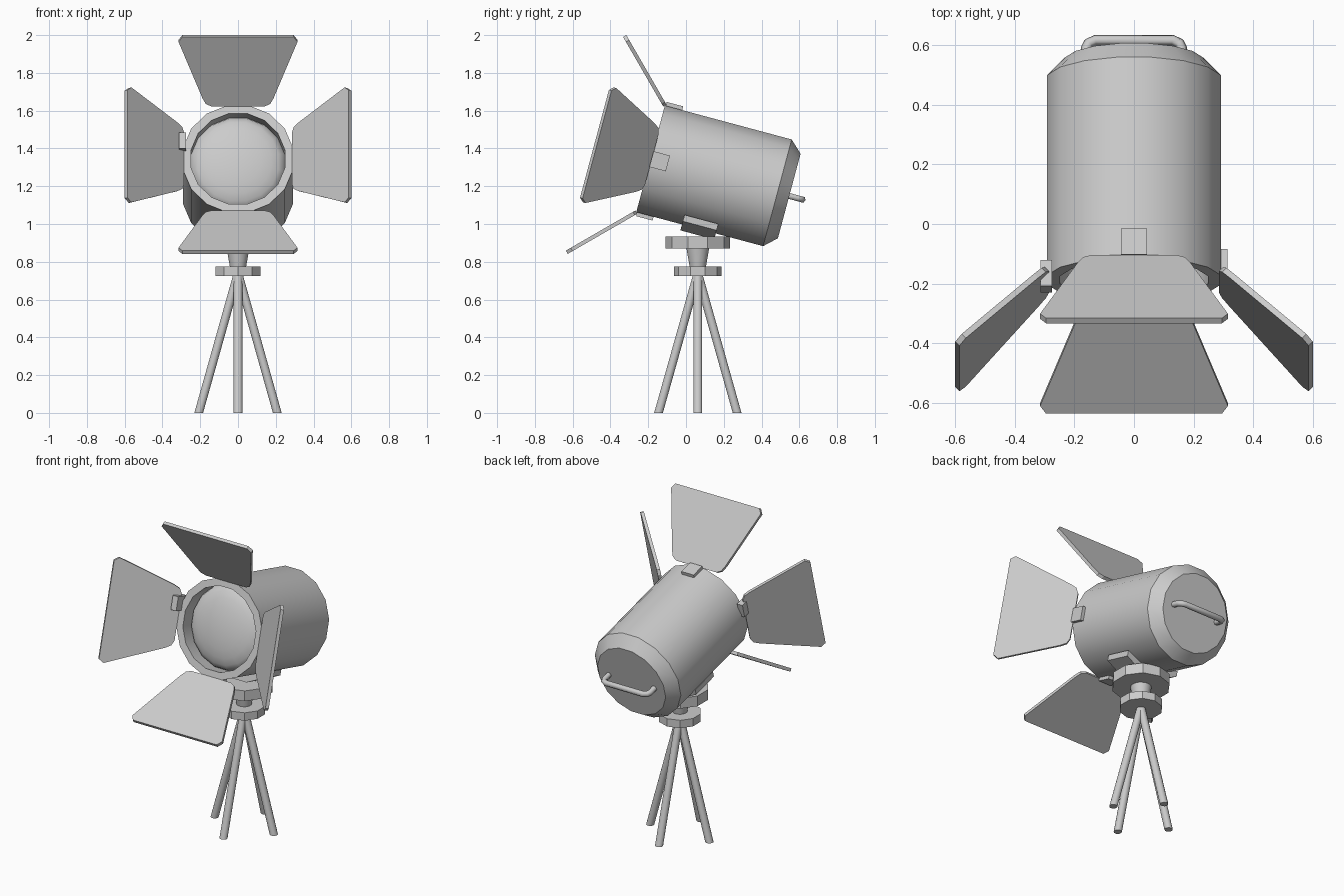
import bpy, bmesh
from math import sin, cos, pi, radians
from mathutils import Matrix, Vector

if "Cube" in bpy.data.objects:
    bpy.data.objects.remove(bpy.data.objects["Cube"])

# Lamp frame: local +y runs along the barrel to the back, tilted nose-up
LAMP = Matrix.Translation((0, -0.1875, 1.345)) @ Matrix.Rotation(radians(-15), 4, 'X')
STAND_Y = 0.0625


def finish(name, bm, mat=Matrix()):
    bmesh.ops.recalc_face_normals(bm, faces=bm.faces)
    me = bpy.data.meshes.new(name)
    bm.to_mesh(me)
    bm.free()
    me.transform(mat)
    ob = bpy.data.objects.new(name, me)
    bpy.context.collection.objects.link(ob)
    return ob


def lathe(name, profile, n, mat=Matrix(), close=False):
    """Revolve (radius, height) points about z; close joins last ring to first."""
    bm = bmesh.new()
    rings = []
    for r, h in profile:
        if r == 0:
            rings.append([bm.verts.new((0, 0, h))] * n)
        else:
            rings.append([bm.verts.new((r * cos(2 * pi * (i + .5) / n),
                                        r * sin(2 * pi * (i + .5) / n), h)) for i in range(n)])
    for a, b in zip(rings, rings[1:]):
        for i in range(n):
            j = (i + 1) % n
            bm.faces.new(list(dict.fromkeys((a[i], a[j], b[j], b[i]))))
    if close:
        for ring in (rings[0], rings[-1]):
            bm.faces.new(ring)
    return finish(name, bm, mat)


def box(name, lo, hi, mat):
    bm = bmesh.new()
    bmesh.ops.create_cube(bm, size=1)
    lo, hi = Vector(lo), Vector(hi)
    for v in bm.verts:
        v.co = (lo + hi) / 2 + v.co * (hi - lo)
    return finish(name, bm, mat)


def slab(name, outline, depth, mat):
    """Extrude an xy outline symmetrically along z."""
    bm = bmesh.new()
    f = bm.faces.new([bm.verts.new((x, y, -depth / 2)) for x, y in outline])
    ext = bmesh.ops.extrude_face_region(bm, geom=[f])
    bmesh.ops.translate(bm, vec=(0, 0, depth),
                        verts=[g for g in ext['geom'] if isinstance(g, bmesh.types.BMVert)])
    return finish(name, bm, mat)


def mirrored(half):
    return half + [(-x, y) for x, y in reversed(half)]


# Barrel with open front rim and chamfered back, plus the domed lens
Z_TO_Y = LAMP @ Matrix.Rotation(radians(-90), 4, 'X')
smooth = [
    lathe("lamp_body", [(.253, .1), (.253, 0), (.298, 0), (.298, .695), (.236, .76)],
          16, Z_TO_Y, True),
    lathe("lens", [(.253 * sin(t * pi / 12), .095 - .075 * (cos(t * pi / 12)))
                   for t in range(0, 7)], 16, Z_TO_Y),
]

# Barn doors, one per side, opened 45 degrees, with their hinge clips
door = mirrored([(.14, 0), (.17, .015), (.188, .05), (.315, .395), (.295, .425)])
for k, side in enumerate(("top", "right", "bottom", "left")):
    turn = LAMP @ Matrix.Rotation(k * pi / 2, 4, 'Y')
    hinge = turn @ Matrix.Translation((0, 0, .292)) @ Matrix.Rotation(radians(135), 4, 'X')
    # outline y becomes forward and outward
    slab(side + "_barn_door", door, .02,
         hinge @ Matrix.Identity(4))
    shift = Matrix.Translation((.086, -.06, 0)) if side == "left" else Matrix()
    box(side + "_hinge_clip", (-.043, .005, .275), (.043, .095, .313), turn @ shift)

# Back handle
cu = bpy.data.curves.new("back_handle", 'CURVE')
cu.dimensions = '3D'
cu.bevel_depth = .018
cu.bevel_resolution = 1
cu.use_fill_caps = True
half = [(.16, .74), (.16, .805), (.152, .822), (.13, .832)]
path = mirrored(half)
sp = cu.splines.new('POLY')
sp.points.add(len(path) - 1)
for p, (x, y) in zip(sp.points, path):
    p.co = (x, y, 0, 1)
handle = bpy.data.objects.new("back_handle", cu)
handle.matrix_world = LAMP
bpy.context.collection.objects.link(handle)

# Saddle under the barrel with upturned wings
saddle = [(.08, -.325), (.185, -.275), (.185, -.24), (.08, -.28)]
slab("saddle", saddle + [(-x, z) for x, z in reversed(saddle)], .185,
     LAMP @ Matrix.Translation((0, .343, 0)) @ Matrix.Rotation(radians(90), 4, 'X'))

# Stand head: upper disc, tapered neck, lower disc
stand = Matrix.Translation((0, STAND_Y, 0))
smooth += [
    lathe("upper_disc", [(.17, .87), (.17, .935)], 10, stand, True),
    lathe("neck", [(.042, .76), (.063, .875)], 12, stand, True),
    lathe("lower_disc", [(.126, .725), (.126, .775)], 10, stand, True),
]

# Four splayed legs, cut level with the floor
for k in range(4):
    d = Vector((cos(k * pi / 2), sin(k * pi / 2), 0)) * .208
    leg = lathe(f"leg_{k + 1}", [(.024, 0), (.024, .74)], 12, stand, True)
    for v in leg.data.vertices:
        v.co += d * (1 - v.co.z / .74)
    smooth.append(leg)

bpy.ops.object.select_all(action='DESELECT')
for ob in smooth:
    ob.select_set(True)
bpy.context.view_layer.objects.active = smooth[0]
bpy.ops.object.shade_smooth_by_angle(angle=radians(31))
